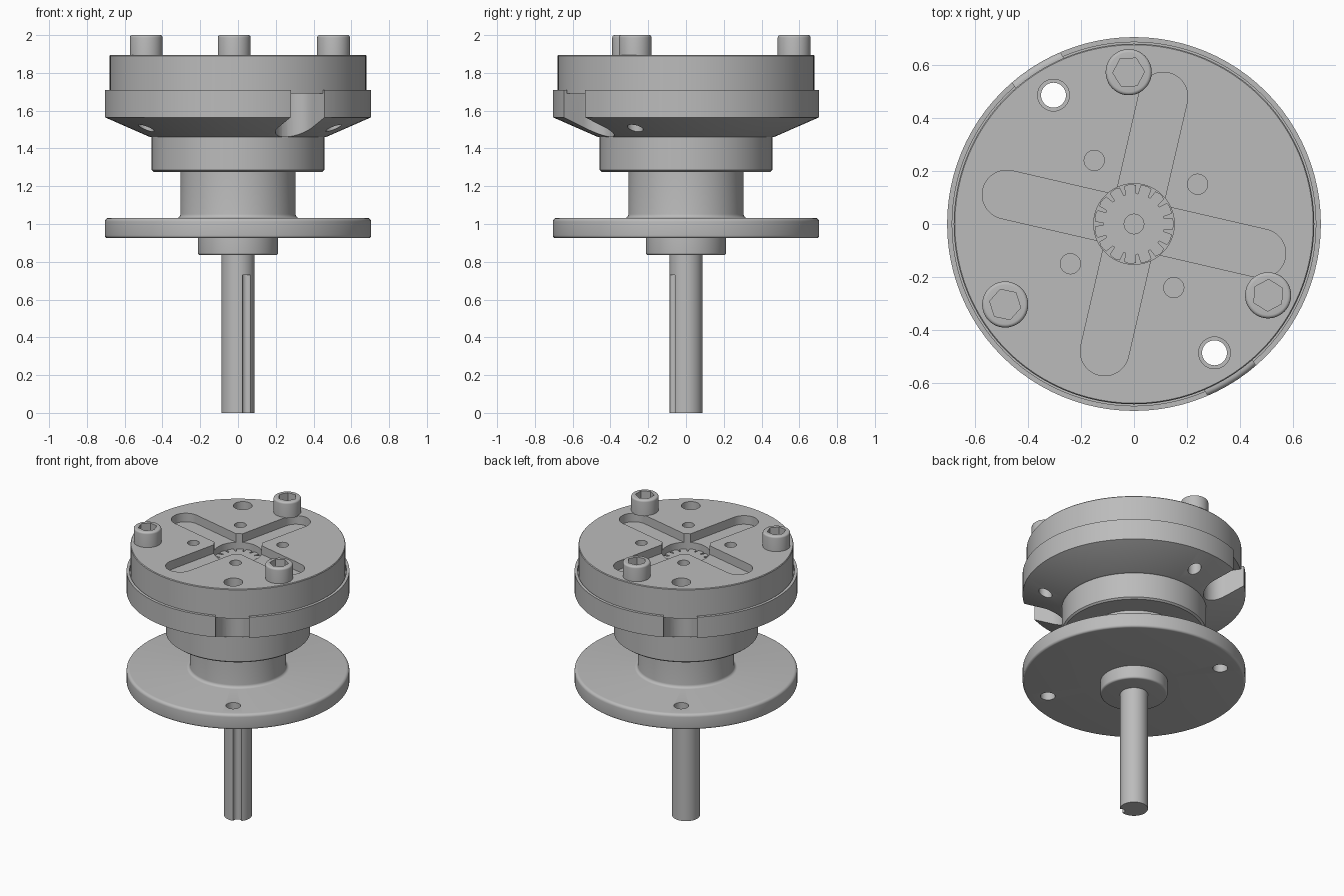
import bpy, bmesh
from math import sin, cos, pi, radians

if "Cube" in bpy.data.objects:
    bpy.data.objects.remove(bpy.data.objects["Cube"])

steel = bpy.data.materials.new("machined_steel")
steel.use_nodes = True
GREY = (0.5, 0.5, 0.5, 1)
steel.diffuse_color = GREY
steel.node_tree.nodes["Principled BSDF"].inputs["Base Color"].default_value = GREY

TILT = 2          # all hole patterns share this small rotation
PITCH = 0.573     # bolt circle radius
SEG = 96


def polar(r, deg):
    return r * cos(radians(deg)), r * sin(radians(deg))


def finish(name, bm):
    bmesh.ops.recalc_face_normals(bm, faces=bm.faces)
    mesh = bpy.data.meshes.new(name)
    bm.to_mesh(mesh)
    bm.free()
    mesh.materials.append(steel)
    obj = bpy.data.objects.new(name, mesh)
    bpy.context.collection.objects.link(obj)
    return obj


def lathe(name, profile, center=(0, 0), seg=SEG):
    """Revolve (radius, z) points, closed on the axis at both ends."""
    bm = bmesh.new()
    rings = []
    for r, z in profile:
        pts = [polar(r, 360 * i / seg) for i in range(seg)]
        rings.append([bm.verts.new((center[0] + x, center[1] + y, z)) for x, y in pts])
    for a, b in zip(rings, rings[1:]):
        for i in range(seg):
            j = (i + 1) % seg
            bm.faces.new((a[i], a[j], b[j], b[i]))
    bm.faces.new(rings[0])
    bm.faces.new(rings[-1])
    return finish(name, bm)


def prism(name, outline, z0, z1):
    bm = bmesh.new()
    face = bm.faces.new([bm.verts.new((x, y, z0)) for x, y in outline])
    top = bmesh.ops.extrude_face_region(bm, geom=[face])["geom"]
    verts = [g for g in top if isinstance(g, bmesh.types.BMVert)]
    bmesh.ops.translate(bm, verts=verts, vec=(0, 0, z1 - z0))
    return finish(name, bm)


def circle(r, center=(0, 0), n=40, turn=0):
    pts = [polar(r, turn + 360 * i / n) for i in range(n)]
    return [(center[0] + x, center[1] + y) for x, y in pts]


def capsule(angle, start, end, r, n=20):
    """Round-ended slot running outward along an angle."""
    pts = []
    for dist, first in ((end, angle - 90), (start, angle + 90)):
        cx, cy = polar(dist, angle)
        for i in range(n + 1):
            x, y = polar(r, first + 180 * i / n)
            pts.append((cx + x, cy + y))
    return pts


def cut(obj, outline, z0, z1):
    cutter = prism("cutter", outline, z0, z1)
    cutter.hide_render = True
    mod = obj.modifiers.new("cut", "BOOLEAN")
    mod.operation = "DIFFERENCE"
    mod.solver = "EXACT"
    mod.object = cutter
    bpy.context.view_layer.objects.active = obj
    bpy.ops.object.modifier_apply(modifier=mod.name)
    bpy.data.objects.remove(cutter)


def arc(cx, cz, r, a0, a1, n=5):
    return [(cx + r * cos(radians(a0 + (a1 - a0) * i / n)),
             cz + r * sin(radians(a0 + (a1 - a0) * i / n))) for i in range(n + 1)]


through_angles = [TILT + 120, TILT + 300]
bolt_angles = [TILT + 90, TILT + 210, TILT + 330]
quarter = range(0, 360, 90)
parts = []

# Drive shaft with keyway
shaft = lathe("drive_shaft", [(0.088, 0), (0.088, 0.86)], seg=64)
cut(shaft, capsule(TILT + 300, 0.088, 0.2, 0.026), -0.1, 0.73)
parts.append(shaft)

# Mounting flange with lower boss and upper hub
flange = lathe("mounting_flange",
               arc(0.2, 0.848, 0.013, -90, 0) + [(0.213, 0.925)]
               + arc(0.69, 0.94, 0.015, -90, 0) + arc(0.685, 1.012, 0.02, 0, 90)
               + arc(0.325, 1.052, 0.02, 270, 180) + [(0.305, 1.29)])
for a in through_angles:
    cut(flange, circle(0.047, polar(PITCH, a)), 0.8, 1.2)
parts.append(flange)

# Conical body with a shallow lip around the cover
body = lathe("conical_body",
             [(0.445, 1.275), (0.457, 1.285), (0.457, 1.46), (0.47, 1.462),
              (0.705, 1.565), (0.705, 1.71), (0.686, 1.71), (0.686, 1.69)])
for a in through_angles:
    cut(body, capsule(a, PITCH, 0.9, 0.106), 1.4, 1.8)
for a in bolt_angles:
    cut(body, circle(0.042, polar(PITCH, a)), 1.4, 1.65)
parts.append(body)

# Cover disc with cross slots, bore and holes
cover = lathe("cover_disc", [(0.68, 1.69), (0.68, 1.89), (0.676, 1.895)])
for q in quarter:
    cut(cover, capsule(TILT + 75 + q, 0, 0.493, 0.092), 1.835, 2)
    cut(cover, circle(0.038, polar(0.283, TILT + 30 + q)), 1.75, 2)
for a in through_angles:
    cut(cover, circle(0.06, polar(PITCH, a)), 1.6, 2)
cut(cover, circle(0.152, n=64), 1.6, 2)
parts.append(cover)

# Pinion inside the bore
TEETH = 15
outline = []
for i in range(TEETH):
    for step, r in ((-0.36, 0.147), (-0.12, 0.15), (0.12, 0.15), (0.36, 0.147),
                    (0.42, 0.115), (0.58, 0.115)):
        outline.append(polar(r, (i + step) * 360 / TEETH))
pinion = prism("pinion", outline, 1.685, 1.79)
cut(pinion, circle(0.037), 1.76, 1.9)
parts.append(pinion)

# Socket head bolts
for i, (a, turn) in enumerate(zip(bolt_angles, (2, -12, 28))):
    spot = polar(PITCH, a)
    bolt = lathe(f"socket_bolt_{i + 1}",
                 [(0.087, 1.89)] + arc(0.074, 1.987, 0.013, 0, 90), spot, 48)
    cut(bolt, circle(0.06, spot, 6, turn), 1.93, 2.1)
    parts.append(bolt)

# Smooth the round walls, keep machined edges crisp
bpy.ops.object.select_all(action="DESELECT")
for obj in parts:
    obj.select_set(True)
bpy.context.view_layer.objects.active = parts[0]
bpy.ops.object.shade_smooth_by_angle(angle=radians(30))
